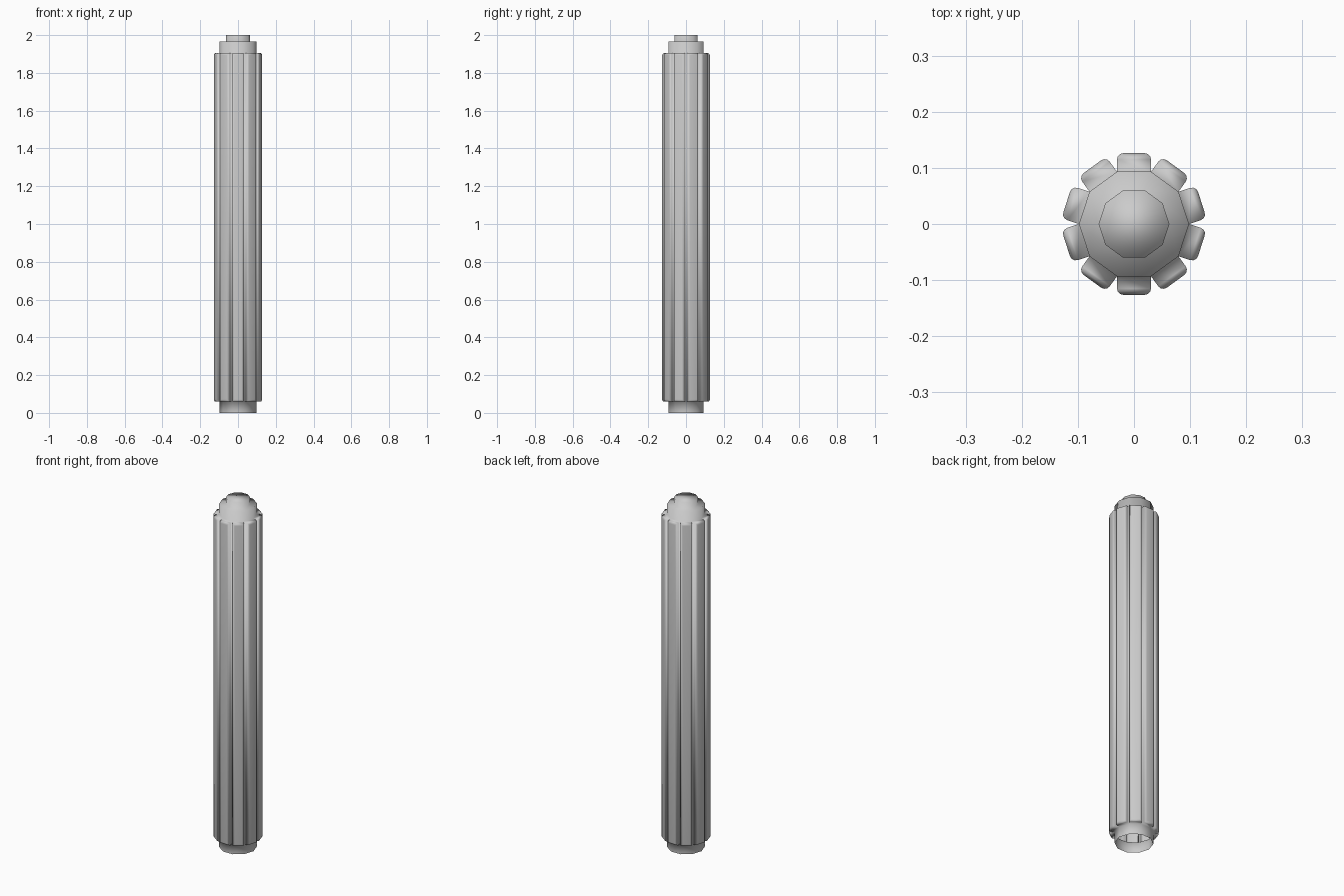
import bpy, bmesh, math

if "Cube" in bpy.data.objects:
    bpy.data.objects.remove(bpy.data.objects["Cube"])

SIDES = 10
R_CORE, R_TIP = 0.098, 0.063
RIB_DEPTH, RIB_BEVEL = 0.033, 0.011

bm = bmesh.new()


def ring(radius, z):
    return [bm.verts.new((radius * math.cos(2 * math.pi * i / SIDES),
                          radius * math.sin(2 * math.pi * i / SIDES), z))
            for i in range(SIDES)]


# Ten-sided stepped core, open at the bottom and capped at the top
profile = [(R_CORE, 0.0), (R_CORE, 0.06), (R_CORE, 1.905),
           (R_CORE, 1.965), (R_TIP, 1.965), (R_TIP, 2.0)]
rings = [ring(r, z) for r, z in profile]
shaft = []
for k in range(len(rings) - 1):
    for i in range(SIDES):
        j = (i + 1) % SIDES
        face = bm.faces.new((rings[k][i], rings[k][j],
                             rings[k + 1][j], rings[k + 1][i]))
        if k == 1:
            shaft.append(face)
bm.faces.new(rings[-1])
bm.normal_update()

# Each shaft face is pushed straight out into a separate rib
ribs = bmesh.ops.extrude_discrete_faces(bm, faces=shaft)["faces"]
bm.normal_update()
for face in ribs:
    bmesh.ops.translate(bm, vec=face.normal * RIB_DEPTH, verts=face.verts[:])

# Rounded outer rims on the ribs
edges = list({e for f in ribs for e in f.edges})
bmesh.ops.bevel(bm, geom=edges, offset=RIB_BEVEL, offset_type='OFFSET',
                segments=3, profile=0.5, affect='EDGES', clamp_overlap=True)

for face in bm.faces:
    face.smooth = True

mesh = bpy.data.meshes.new("ribbed_column")
bm.to_mesh(mesh)
bm.free()
column = bpy.data.objects.new("ribbed_column", mesh)
bpy.context.collection.objects.link(column)
